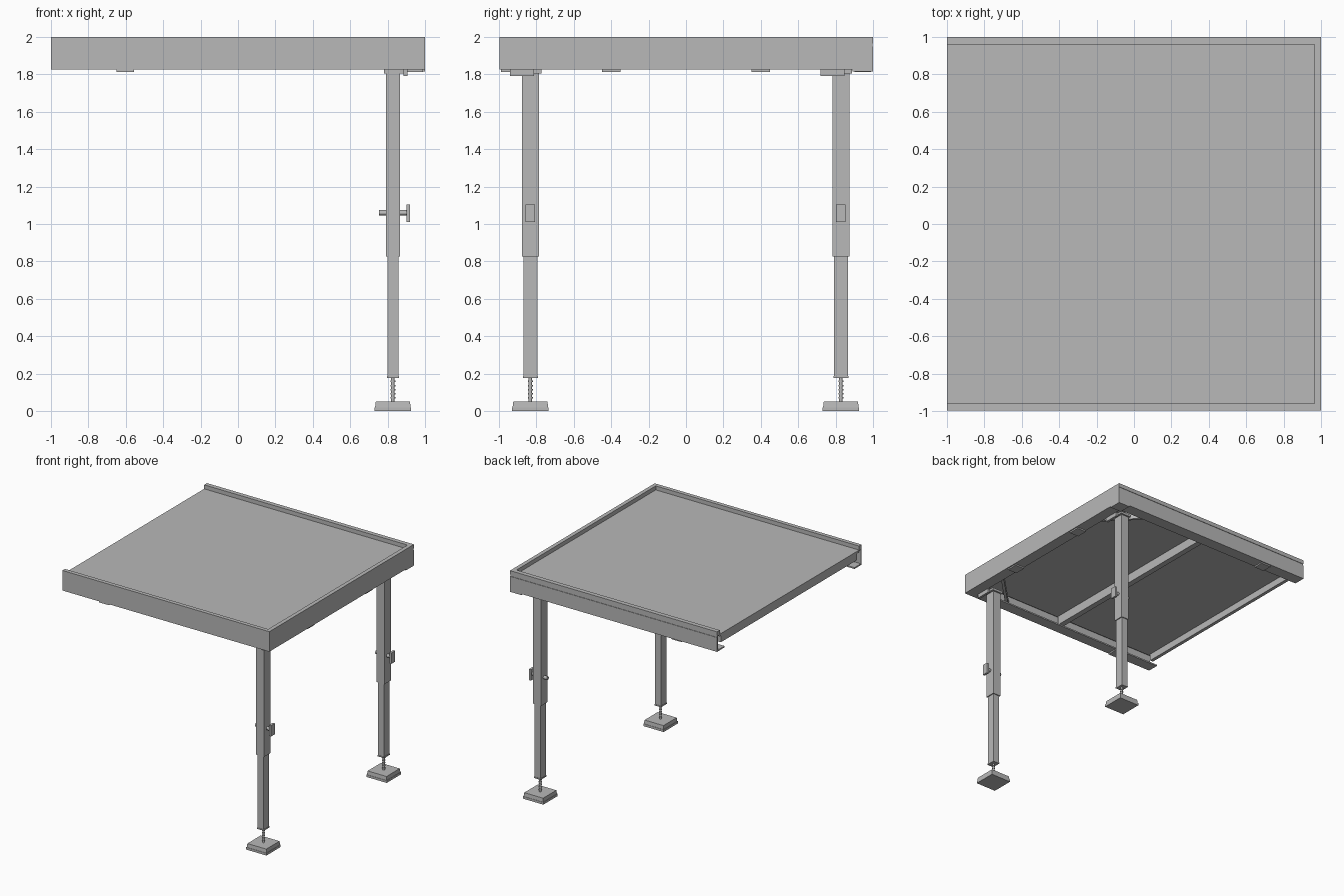
import bpy, bmesh, math
from mathutils import Matrix

cube = bpy.data.objects.get("Cube")
if cube:
    bpy.data.objects.remove(cube, do_unlink=True)

grey = bpy.data.materials.new("plain_grey")
grey.use_nodes = True
grey.diffuse_color = (0.48, 0.48, 0.48, 1)
grey.node_tree.nodes["Principled BSDF"].inputs["Base Color"].default_value = grey.diffuse_color


def finish(name, bm):
    bmesh.ops.recalc_face_normals(bm, faces=bm.faces)
    mesh = bpy.data.meshes.new(name)
    bm.to_mesh(mesh)
    bm.free()
    mesh.materials.append(grey)
    obj = bpy.data.objects.new(name, mesh)
    bpy.context.collection.objects.link(obj)
    return obj


def box(name, x, y, z, top_scale=1.0):
    """Box from (min, max) ranges, with an optional narrower top."""
    bm = bmesh.new()
    bmesh.ops.create_cube(bm, size=1)
    for v in bm.verts:
        s = top_scale if v.co.z > 0 else 1.0
        v.co.x = sum(x) / 2 + v.co.x * s * (x[1] - x[0])
        v.co.y = sum(y) / 2 + v.co.y * s * (y[1] - y[0])
        v.co.z = sum(z) / 2 + v.co.z * (z[1] - z[0])
    return finish(name, bm)


def rod(name, centre, radius, length, axis="Z", sides=12):
    bm = bmesh.new()
    turn = Matrix.Rotation(math.pi / 2, 4, "Y") if axis == "X" else Matrix()
    bmesh.ops.create_cone(bm, cap_ends=True, segments=sides, radius1=radius, radius2=radius,
                          depth=length, matrix=Matrix.Translation(centre) @ turn)
    return finish(name, bm)


# Three-sided frame: channel profile (inset, height) swept with mitred corners
TOP, BASE, EDGE = 2.0, 1.825, 0.996
profile = [(0, BASE), (0.1, BASE), (0.1, 1.837), (0.012, 1.837),
           (0.012, 1.96), (0.035, 1.96), (0.035, TOP), (0, TOP)]
bm = bmesh.new()
rings = []
for px, py, mitre in ((-1, -1, 0), (1, -1, 1), (1, 1, 1), (-1, 1, 0)):
    rings.append([bm.verts.new((px - d * mitre, py * (EDGE - d), z)) for d, z in profile])
for a, b in zip(rings, rings[1:]):
    for i in range(len(profile)):
        j = (i + 1) % len(profile)
        bm.faces.new((a[i], a[j], b[j], b[i]))
bm.faces.new(rings[0])
bm.faces.new(rings[-1])
finish("frame_rails", bm)

# Back rail cladding with a narrow gap near the top
box("back_cladding_lower", (-1, 1), (EDGE, 1), (BASE, 1.95))
box("back_cladding_upper", (-1, 1), (EDGE, 1), (1.965, TOP))

# Deck with its end flange and middle beam
box("deck_panel", (-1, 0.965), (-0.962, 0.962), (1.945, 1.965))
box("deck_end_flange", (-0.995, -0.965), (-0.94, 0.94), (1.885, 1.945))
box("deck_middle_beam", (-0.025, 0.025), (-0.95, 0.95), (1.865, 1.945))

# Small pads below the rail lips
for side in (-1, 1):
    y = side * 0.945
    box("side_rail_pad", (-0.65, -0.555), (y - 0.045, y + 0.045), (1.813, BASE))
    y = side * 0.4
    box("end_rail_pad", (0.9, 0.99), (y - 0.05, y + 0.05), (1.813, BASE))
box("corner_plate", (0.89, 1), (0.89, 1), (1.815, BASE))

# Diagonal corner braces
for side in (-1, 1):
    brace = box("corner_brace", (-0.31, 0.31), (-0.012, 0.012), (1.838, 1.9))
    brace.rotation_euler.z = -side * math.pi / 4
    brace.location = (0.765, side * 0.765, 0)


# Telescopic legs
def leg(cy, cx=0.828):
    def part(name, hx, hy, z, **kw):
        return box(name, (cx - hx, cx + hx), (cy - hy, cy + hy), z, **kw)

    part("leg_upper_tube", 0.038, 0.045, (0.825, 1.805))
    part("leg_lower_tube", 0.029, 0.037, (0.18, 0.83))
    part("leg_end_cap", 0.032, 0.04, (0.176, 0.186))
    # mounting plate and latch
    box("leg_mount_plate", (0.78, 0.885), (cy - 0.045, cy + 0.06), (1.805, BASE))
    box("leg_mount_latch", (0.885, 0.905), (cy - 0.11, cy + 0.02), (1.79, BASE))
    # locking pin and its handle
    rod("lock_pin", (0.83, cy, 1.06), 0.015, 0.15, "X")
    box("lock_handle", (0.9, 0.92), (cy - 0.026, cy + 0.026), (1.01, 1.105))
    # levelling screw and foot
    rod("foot_screw", (cx, cy, 0.115), 0.009, 0.13)
    for i in range(5):
        rod("screw_thread", (cx, cy, 0.07 + i * 0.022), 0.013, 0.008)
    part("foot_base", 0.098, 0.098, (0, 0.02))
    part("foot_top", 0.095, 0.095, (0.02, 0.052), top_scale=0.96)


for cy in (-0.832, 0.828):
    leg(cy)
